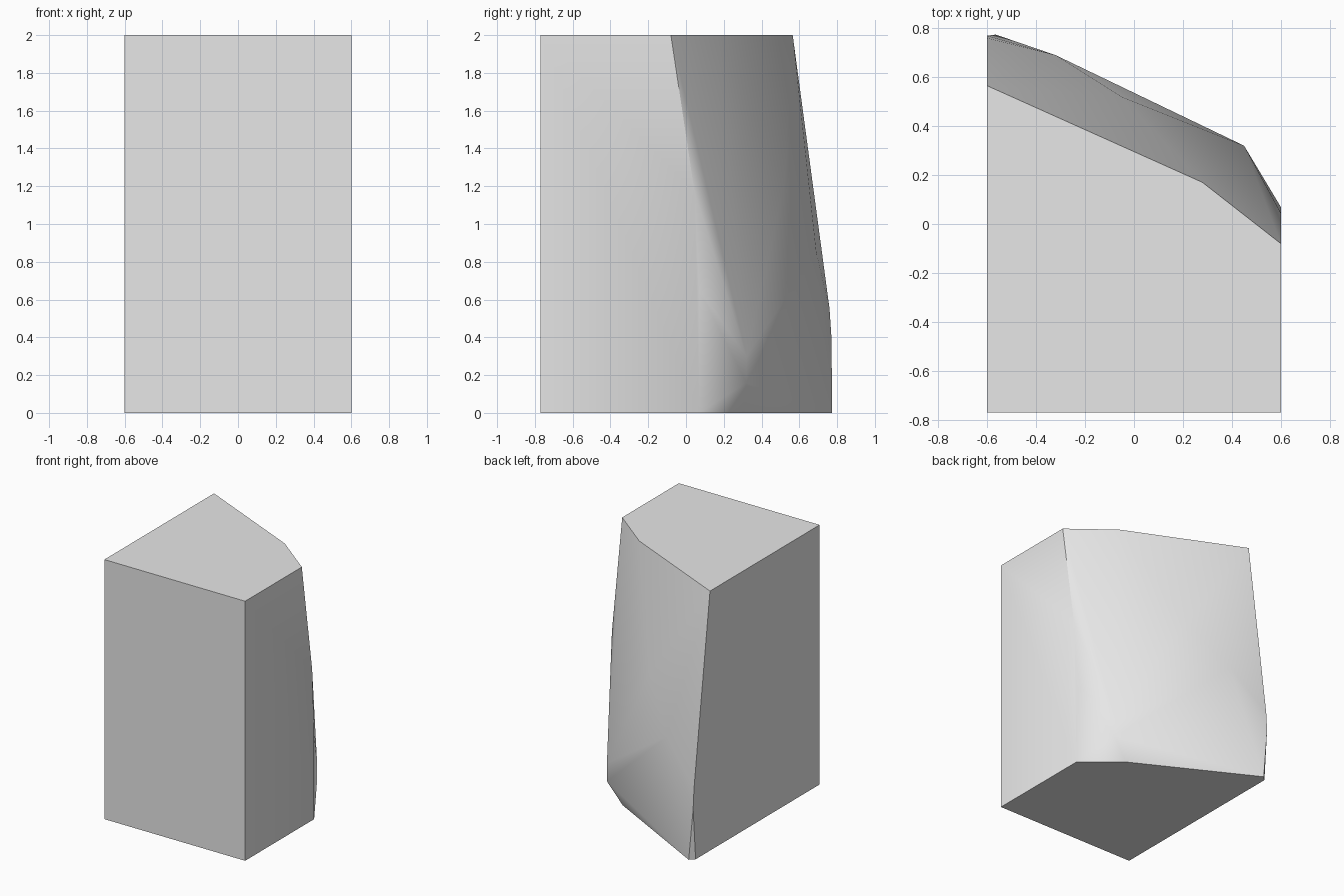
import bpy, bmesh, math

cube = bpy.data.objects.get("Cube")
if cube:
    bpy.data.objects.remove(cube, do_unlink=True)

# Plain grey stone
GREY = (0.8, 0.8, 0.8, 1.0)
mat = bpy.data.materials.new("light grey stone")
mat.diffuse_color = GREY
mat.use_nodes = True
bsdf = next(n for n in mat.node_tree.nodes if n.type == 'BSDF_PRINCIPLED')
bsdf.inputs["Base Color"].default_value = GREY

# Flat front, then the corners of the rough-cut back from top to bottom
front = [(x, -0.77, z) for x in (-0.6, 0.6) for z in (0, 2)]
top_rim = [(-0.6, 0.565, 2), (0.28, 0.17, 2), (0.6, -0.08, 2)]
back_bulge = [(-0.05, 0.52, 1.2), (-0.32, 0.69, 0.85),
              (0.45, 0.32, 0.3), (0.45, 0.32, 0.16)]
left_edge = [(0.6, 0.045, 1.17), (0.6, 0.07, 0.65)]
right_edge = [(-0.6, 0.76, 0.55), (-0.6, 0.77, 0.4)]
base_rim = [(-0.6, 0.74, 0), (-0.565, 0.774, 0), (0.33, 0.30, 0), (0.6, 0.07, 0)]

# Wrap the corners in a convex block
bm = bmesh.new()
for p in front + top_rim + back_bulge + left_edge + right_edge + base_rim:
    bm.verts.new(p)
bmesh.ops.convex_hull(bm, input=bm.verts[:])
bmesh.ops.dissolve_limit(bm, angle_limit=math.radians(0.5),
                         verts=bm.verts[:], edges=bm.edges[:])
bmesh.ops.recalc_face_normals(bm, faces=bm.faces[:])
mesh = bpy.data.meshes.new("stone_block")
bm.to_mesh(mesh)
bm.free()
mesh.materials.append(mat)

block = bpy.data.objects.new("stone_block", mesh)
bpy.context.collection.objects.link(block)

# Soft facets on the back, crisp edges on the flat sides
bpy.ops.object.select_all(action='DESELECT')
block.select_set(True)
bpy.context.view_layer.objects.active = block
bpy.ops.object.shade_smooth_by_angle(angle=math.radians(35))
